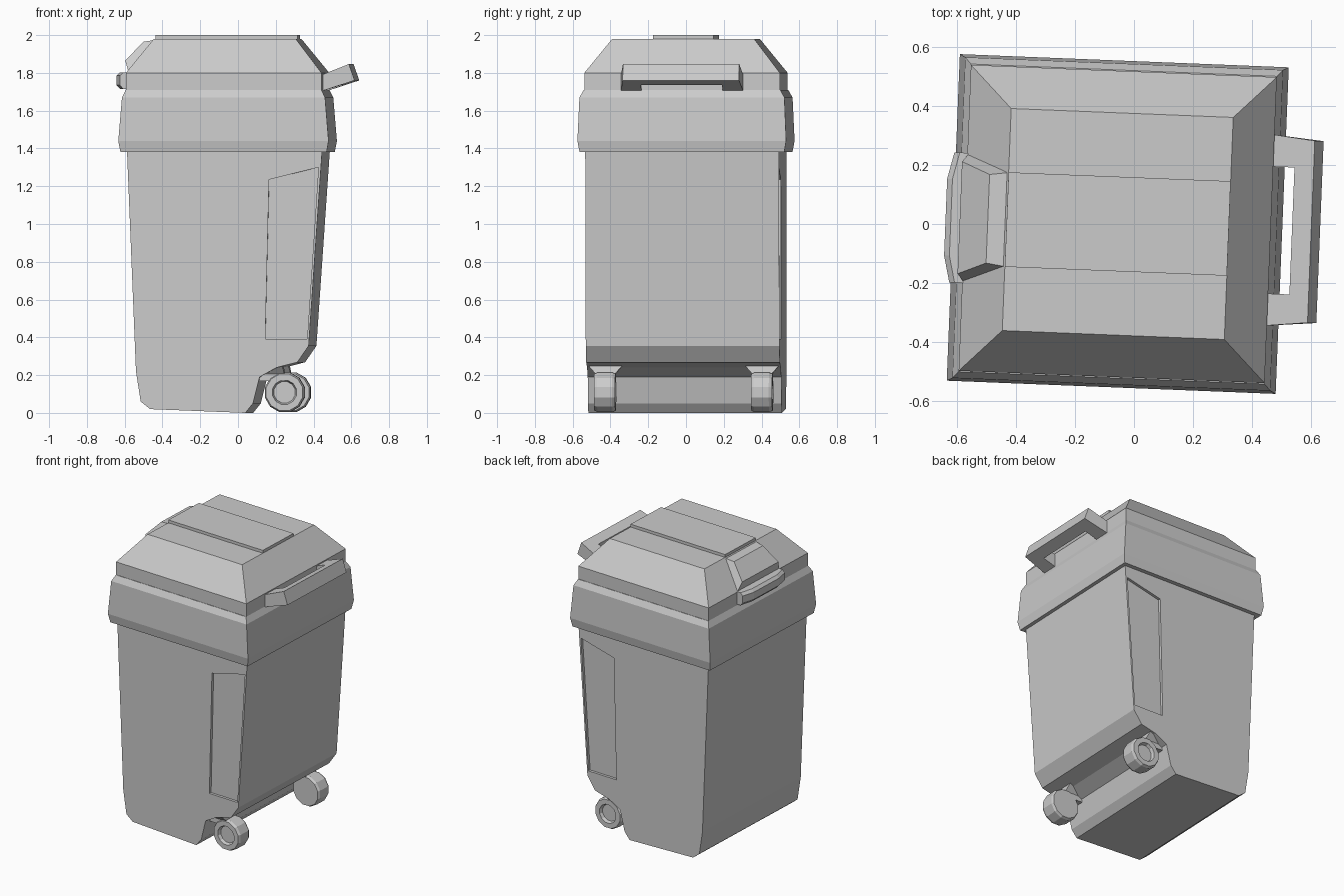
import bpy, bmesh, math
from mathutils import Matrix

if "Cube" in bpy.data.objects:
    bpy.data.objects.remove(bpy.data.objects["Cube"], do_unlink=True)

grey = bpy.data.materials.new("light grey plastic")
grey.use_nodes = True
grey.diffuse_color = (0.6, 0.6, 0.6, 1)
grey.node_tree.nodes["Principled BSDF"].inputs["Base Color"].default_value = (0.6, 0.6, 0.6, 1)

# The whole bin stands slightly turned
PLACE = Matrix.Translation((-0.055, 0, 0)) @ Matrix.Rotation(math.radians(-2.3), 4, "Z")


def loft(name, rings):
    """Skin a stack of equal-length rings and cap both ends."""
    bm = bmesh.new()
    loops = [[bm.verts.new(p) for p in ring] for ring in rings]
    n = len(loops[0])
    for a, b in zip(loops, loops[1:]):
        for i in range(n):
            j = (i + 1) % n
            bm.faces.new((a[i], a[j], b[j], b[i]))
    bm.faces.new(loops[0][::-1])
    bm.faces.new(loops[-1])
    bmesh.ops.recalc_face_normals(bm, faces=bm.faces)
    mesh = bpy.data.meshes.new(name)
    bm.to_mesh(mesh)
    bm.free()
    mesh.materials.append(grey)
    ob = bpy.data.objects.new(name, mesh)
    bpy.context.collection.objects.link(ob)
    ob.matrix_world = PLACE
    return ob


def square(hx, hy, z):
    return [(-hx, -hy, z), (hx, -hy, z), (hx, hy, z), (-hx, hy, z)]


def side_prism(name, profile, y0, y1):
    return loft(name, [[(x, y, z) for x, z in profile] for y in (y0, y1)])


# Tapered body with a wheel notch at the lower edge
W = 0.513
body = side_prism("body", [
    (-0.513, 1.4), (-0.465, 0.22), (-0.44, 0.06), (-0.39, 0.02), (0.115, 0.0),
    (0.155, 0.05), (0.19, 0.19), (0.28, 0.24), (0.39, 0.268), (0.45, 0.355),
    (0.522, 1.4)], -W, W)

# Shallow recessed panels on both sides
panel = [(0.22, 0.39), (0.24, 1.235), (0.502, 1.3), (0.442, 0.39)]
for side, s in (("front", -1), ("back", 1)):
    cutter = side_prism(side + "_panel_cutter", panel, s * (W - 0.018), s * (W + 0.05))
    cutter.hide_render = True
    cutter.hide_set(True)
    cut = body.modifiers.new(side + " recess", "BOOLEAN")
    cut.object = cutter
    cut.operation = "DIFFERENCE"
    cut.solver = "EXACT"
bpy.context.view_layer.objects.active = body
for m in list(body.modifiers):
    bpy.ops.object.modifier_apply(modifier=m.name)
for side in ("front", "back"):
    bpy.data.objects.remove(bpy.data.objects[side + "_panel_cutter"], do_unlink=True)

# Collar, lid and raised strip on the lid
loft("collar", [square(0.546, 0.542, 1.38), square(0.557, 0.553, 1.44),
                square(0.538, 0.543, 1.67), square(0.518, 0.521, 1.71)])
loft("lid", [square(0.518, 0.518, 1.70), square(0.518, 0.518, 1.80),
             square(0.376, 0.376, 1.98)])
loft("lid_strip", [square(0.376, 0.16, 1.97), square(0.376, 0.16, 2.0)])

# Tapered latch cover on the sloping lid face
loft("latch_cover", [
    [(-0.515, -0.215, 1.80), (-0.37, -0.16, 1.975), (-0.37, 0.16, 1.975), (-0.515, 0.215, 1.80)],
    [(-0.535, -0.19, 1.865), (-0.44, -0.15, 1.965), (-0.44, 0.15, 1.965), (-0.535, 0.19, 1.865)]])

# Bowed grip lip under the latch cover
def lip_ring(inset, z):
    half = [(-0.5, 0.22), (-0.562 + inset, 0.22), (-0.583 + inset, 0.13)]
    return [(x, y, z) for x, y in half] + [(x, -y, z) for x, y in half[::-1]]


loft("grip_lip", [lip_ring(0.018, 1.715), lip_ring(0, 1.735),
                  lip_ring(0, 1.785), lip_ring(0.018, 1.803)])

# U-shaped push handle, rising outward
half_u = [(0.5, 0.325), (0.655, 0.308), (0.655, 0.0), (0.59, 0.0), (0.59, 0.215), (0.5, 0.215)]
outline = half_u[:2] + [(x, -y) for x, y in (half_u[1], half_u[0], half_u[5], half_u[4])] + half_u[4:]


def handle_ring(top):
    ring = []
    for x, y in outline:
        t = (x - 0.5) / 0.155
        ring.append((x, y, 1.785 + 0.062 * t) if top else (x + 0.03 * t, y, 1.70 + 0.06 * t))
    return ring


loft("push_handle", [handle_ring(False), handle_ring(True)])

# Wheels with recessed outer hubs, and the brackets that carry them
def wheel_ring(r, y, sides=12):
    return [(0.32 + r * math.cos(math.tau * (i + 0.5) / sides), y,
             0.109 + r * math.sin(math.tau * (i + 0.5) / sides)) for i in range(sides)]


for side, s in (("front", -1), ("back", 1)):
    loft(side + "_wheel", [
        wheel_ring(0.1, s * 0.36), wheel_ring(0.108, s * 0.375), wheel_ring(0.108, s * 0.455),
        wheel_ring(0.1, s * 0.472), wheel_ring(0.066, s * 0.472), wheel_ring(0.058, s * 0.45)])
    c = s * 0.415
    loft(side + "_wheel_bracket", [
        [(x, c + y, 0.17) for x, y in ((0.16, -0.05), (0.32, -0.05), (0.32, 0.05), (0.16, 0.05))],
        [(x, c + y, 0.205) for x, y in ((0.16, -0.05), (0.32, -0.05), (0.32, 0.05), (0.16, 0.05))],
        [(x, c + y, 0.25) for x, y in ((0.16, -0.09), (0.31, -0.09), (0.31, 0.09), (0.16, 0.09))]])
